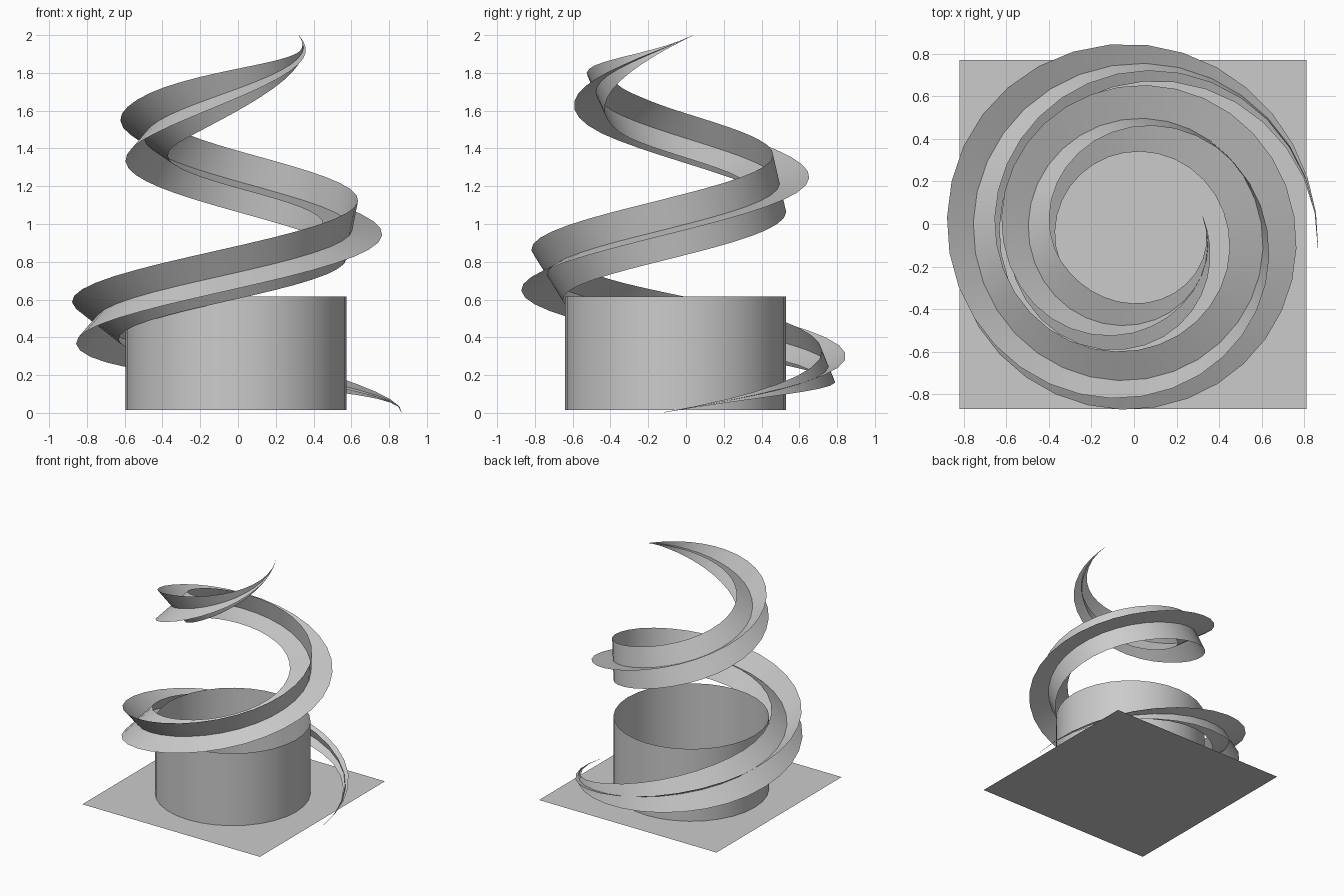
import bpy, bmesh, math
from mathutils import Vector, Quaternion

if "Cube" in bpy.data.objects:
    bpy.data.objects.remove(bpy.data.objects["Cube"])

CX, CY, BASE = -0.01, -0.055, 0.015


def make_object(name, bm, smooth=True):
    mesh = bpy.data.meshes.new(name)
    for f in bm.faces:
        f.smooth = smooth
    bm.to_mesh(mesh)
    bm.free()
    ob = bpy.data.objects.new(name, mesh)
    bpy.context.collection.objects.link(ob)
    return ob


def ease(t):
    t = max(0.0, min(1.0, t))
    return t * t * (3 - 2 * t)


# Square ground sheet
bm = bmesh.new()
bmesh.ops.create_grid(bm, x_segments=1, y_segments=1, size=0.5)
bmesh.ops.scale(bm, vec=(1.63, 1.64, 1), verts=bm.verts)
bmesh.ops.translate(bm, vec=(-0.005, -0.05, BASE), verts=bm.verts)
make_object("base_sheet", bm, False)

# Open tube
bm = bmesh.new()
bmesh.ops.create_cone(bm, cap_ends=False, segments=32, radius1=0.585, radius2=0.585, depth=0.6)
bmesh.ops.translate(bm, vec=(CX, CY, BASE + 0.3), verts=bm.verts)
make_object("open_tube", bm)

# Conical spiral path
STEPS = 66
A0, A1 = math.radians(-4), math.radians(735)


def path(t):
    a = A0 + (A1 - A0) * t
    r = 0.877 + (0.345 - 0.877) * t
    return Vector((CX + r * math.cos(a), CY + r * math.sin(a), 0.003 + 1.994 * t))


# Spiral ribbon: cross-shaped section carried along the path without twist, tapered at both ends
bm = bmesh.new()
tangent = (path(0.001) - path(-0.001)).normalized()
normal = Vector((math.cos(A0), math.sin(A0), 0))
normal = (normal - tangent * normal.dot(tangent)).normalized()
normal.rotate(Quaternion(tangent, math.radians(-5)))
rings = []
for i in range(STEPS + 1):
    t = i / STEPS
    new_tangent = (path(t + 0.001) - path(t - 0.001)).normalized()
    normal.rotate(tangent.rotation_difference(new_tangent))
    tangent = new_tangent
    normal = (normal - tangent * normal.dot(tangent)).normalized()
    up = normal.cross(tangent)
    size = 0.001 + 0.159 * ease(min(t, 1 - t) / 0.22)
    c = path(t)
    rings.append([bm.verts.new(c + d * size) for d in (normal, -normal, up, -up)])
for a, b in zip(rings, rings[1:]):
    for j in (0, 2):
        bm.faces.new((a[j], b[j], b[j + 1], a[j + 1]))
make_object("spiral_ribbon", bm)
